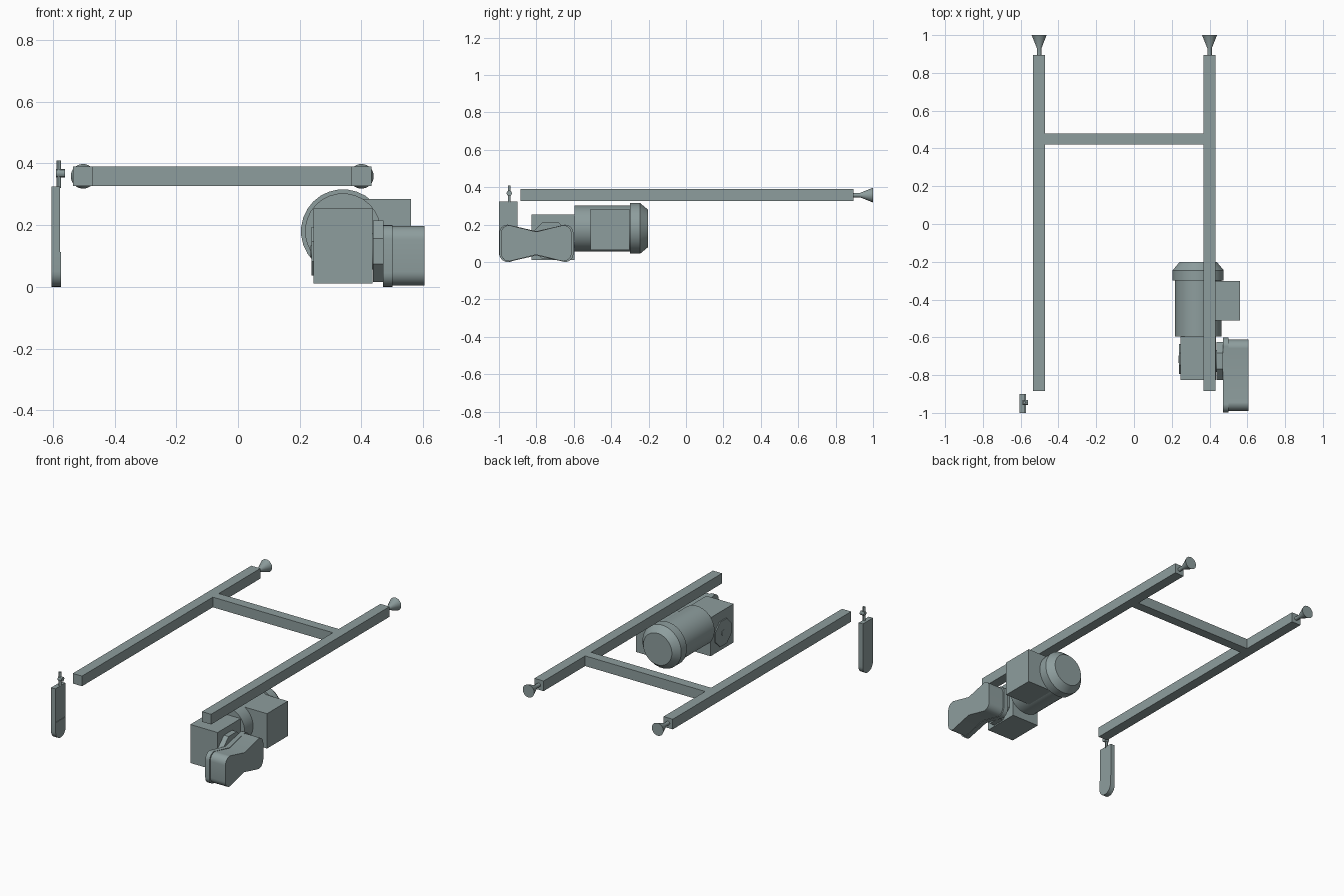
import bpy, bmesh, math
from mathutils import Matrix, Vector

cube = bpy.data.objects.get("Cube")
if cube:
    bpy.data.objects.remove(cube, do_unlink=True)

STEEL = (0.27, 0.34, 0.34, 1)
mat = bpy.data.materials.new("grey_green_steel")
mat.use_nodes = True
mat.diffuse_color = STEEL
mat.node_tree.nodes["Principled BSDF"].inputs["Base Color"].default_value = STEEL


def finish(bm, name, smooth=False):
    bmesh.ops.recalc_face_normals(bm, faces=bm.faces)
    mesh = bpy.data.meshes.new(name)
    bm.to_mesh(mesh)
    bm.free()
    mesh.materials.append(mat)
    obj = bpy.data.objects.new(name, mesh)
    bpy.context.collection.objects.link(obj)
    if smooth:
        bpy.ops.object.select_all(action='DESELECT')
        obj.select_set(True)
        bpy.context.view_layer.objects.active = obj
        bpy.ops.object.shade_smooth_by_angle(angle=math.radians(30))
    return obj


def box(name, x, y, z):
    bm = bmesh.new()
    bmesh.ops.create_cube(bm, size=1)
    bmesh.ops.scale(bm, vec=(x[1] - x[0], y[1] - y[0], z[1] - z[0]), verts=bm.verts)
    bmesh.ops.translate(bm, vec=(sum(x) / 2, sum(y) / 2, sum(z) / 2), verts=bm.verts)
    return finish(bm, name)


def turned(name, profile, center, axis, segments=28, smooth=True):
    """Closed solid turned around an axis from (offset, radius) pairs."""
    bm = bmesh.new()
    rot = Vector((0, 0, 1)).rotation_difference(Vector(axis)).to_matrix()
    rings = []
    for offset, radius in profile:
        ring = []
        for i in range(segments):
            a = math.tau * (i + 0.5) / segments
            p = Vector((radius * math.cos(a), radius * math.sin(a), offset))
            ring.append(bm.verts.new(rot @ p + Vector(center)))
        rings.append(ring)
    for lo, hi in zip(rings, rings[1:]):
        for i in range(segments):
            j = (i + 1) % segments
            bm.faces.new((lo[i], lo[j], hi[j], hi[i]))
    bm.faces.new(rings[0])
    bm.faces.new(rings[-1])
    return finish(bm, name, smooth)


def slab(name, outline, x0, x1):
    """Extrude a (y, z) outline along x."""
    bm = bmesh.new()
    face = bm.faces.new([bm.verts.new((x0, y, z)) for y, z in outline])
    grown = bmesh.ops.extrude_face_region(bm, geom=[face])
    verts = [v for v in grown["geom"] if isinstance(v, bmesh.types.BMVert)]
    bmesh.ops.translate(bm, vec=(x1 - x0, 0, 0), verts=verts)
    return finish(bm, name, True)


def arc(y, z, r, start, end, steps=6):
    angles = [math.radians(start + (end - start) * i / steps) for i in range(steps + 1)]
    return [(y + r * math.cos(a), z + r * math.sin(a)) for a in angles]


def waisted(y0, y1, z0, z1, r, dip):
    """Rounded rectangle pinched in at the middle of its long sides."""
    mid = (y0 + y1) / 2
    return (arc(y0 + r, z0 + r, r, 180, 270) + [(mid, z0 + dip)]
            + arc(y1 - r, z0 + r, r, 270, 360) + arc(y1 - r, z1 - r, r, 0, 90)
            + [(mid, z1 - dip)] + arc(y0 + r, z1 - r, r, 90, 180))


# Frame rails, crossbar and flared end feet
for side, x in (("left", 0.4), ("right", -0.502)):
    box(side + "_rail", (x - 0.032, x + 0.032), (-0.885, 0.895), (0.326, 0.39))
    turned(side + "_foot", [(-0.01, 0.012), (0.03, 0.012), (0.1, 0.04)],
           (x, 0.9, 0.358), (0, 1, 0), 24)
box("crossbar", (-0.47, 0.368), (0.42, 0.48), (0.326, 0.39))

# Gearbox with octagonal side flanges
box("gearbox", (0.245, 0.435), (-0.825, -0.595), (0.01, 0.253))
turned("output_flange", [(0, 0.108), (0.033, 0.108)], (0.438, -0.725, 0.115), (1, 0, 0), 8, False)
turned("output_shaft", [(0, 0.06), (0.07, 0.06)], (0.42, -0.725, 0.115), (1, 0, 0), 16)
turned("rear_flange", [(0, 0.085), (0.008, 0.085)], (0.246, -0.715, 0.115), (-1, 0, 0), 8, False)
turned("flange_plug", [(0, 0.02), (0.011, 0.02)], (0.246, -0.715, 0.115), (-1, 0, 0), 16)

# Motor, fan cowl and terminal box
motor = (0.34, -0.595, 0.18)
turned("motor_body", [(0, 0.123), (0.3, 0.123)], motor, (0, 1, 0))
turned("fan_cowl", [(0.295, 0.136), (0.35, 0.136), (0.393, 0.1)], motor, (0, 1, 0))
box("terminal_box", (0.38, 0.56), (-0.51, -0.302), (0.065, 0.285))

# Drive cover on its backing plate
slab("cover_plate", waisted(-0.998, -0.602, 0, 0.2, 0.045, 0.035), 0.47, 0.5)
slab("drive_cover", waisted(-0.99, -0.612, 0.004, 0.197, 0.045, 0.035), 0.5, 0.605)

# Hanging switch paddle with rounded lower end
box("paddle", (-0.605, -0.576), (-1.0, -0.9), (0.11, 0.325))
slab("paddle_tip", arc(-0.95, 0.05, 0.05, 180, 360, 16) + [(-0.9, 0.112), (-1.0, 0.112)],
     -0.605, -0.573)
turned("paddle_stem", [(0, 0.008), (0.09, 0.008)], (-0.581, -0.945, 0.32), (0, 0, 1), 12)
turned("paddle_hub", [(0, 0.014), (0.028, 0.014)], (-0.589, -0.945, 0.368), (1, 0, 0), 12)
